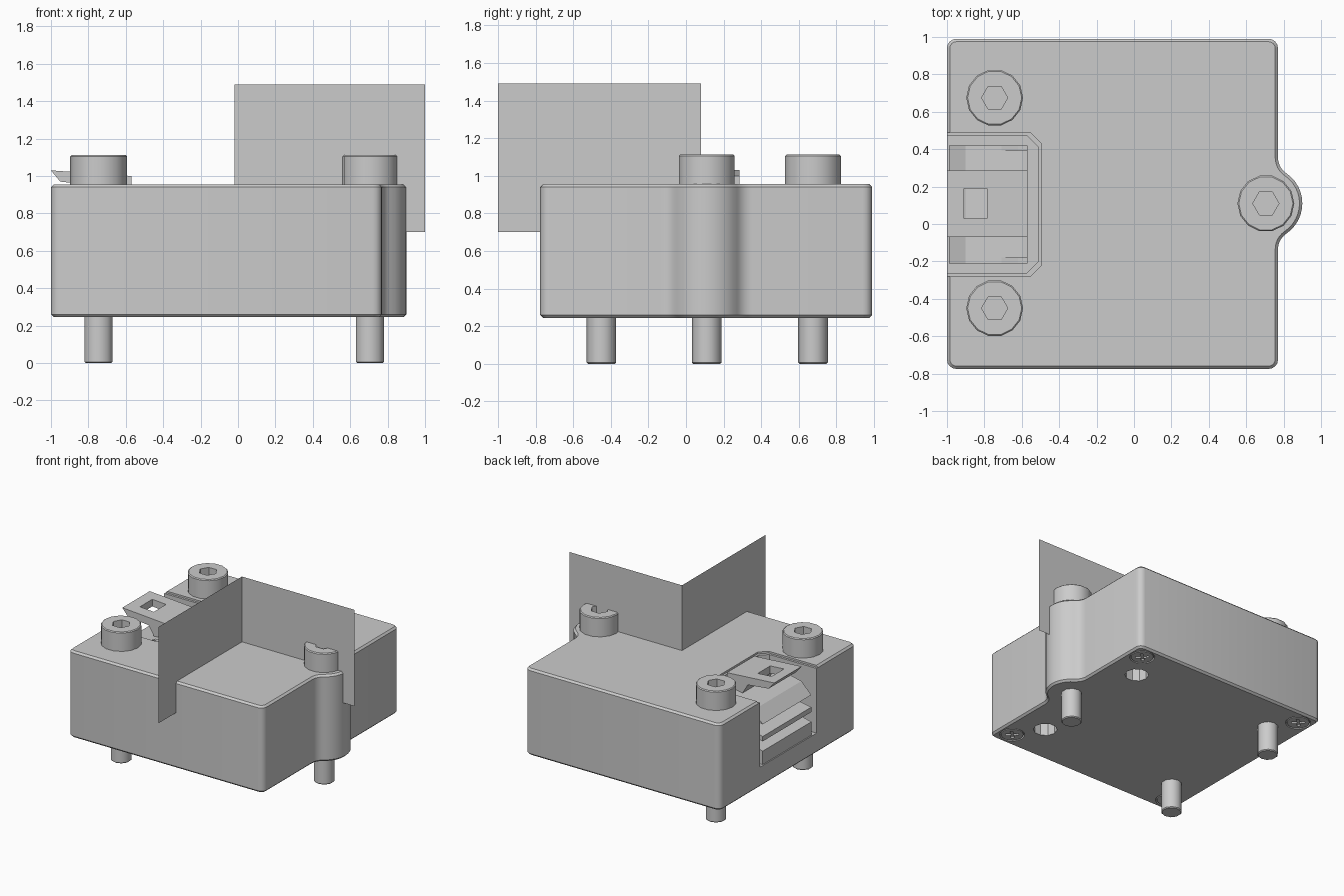
import bpy, bmesh
from math import pi, sin, cos, atan2, sqrt, radians
from mathutils import Vector, Matrix

old = bpy.data.objects.get("Cube")
if old:
    bpy.data.objects.remove(old, do_unlink=True)

grey = bpy.data.materials.new("plain grey")
grey.use_nodes = True
COLOUR = (0.6, 0.6, 0.6, 1)
grey.diffuse_color = COLOUR
grey.node_tree.nodes["Principled BSDF"].inputs["Base Color"].default_value = COLOUR


def finish(name, bm):
    bmesh.ops.recalc_face_normals(bm, faces=bm.faces)
    mesh = bpy.data.meshes.new(name)
    bm.to_mesh(mesh)
    bm.free()
    mesh.materials.append(grey)
    ob = bpy.data.objects.new(name, mesh)
    bpy.context.collection.objects.link(ob)
    return ob


def prism(name, pts, lo, hi, axis="z", bevel=0):
    """Extrude an outline along z (points are x, y) or along y (points are x, z)."""
    bm = bmesh.new()
    place = (lambda a, b: (a, b, lo)) if axis == "z" else (lambda a, b: (a, lo, b))
    face = bm.faces.new([bm.verts.new(place(a, b)) for a, b in pts])
    out = bmesh.ops.extrude_face_region(bm, geom=[face])
    move = Vector((0, 0, hi - lo)) if axis == "z" else Vector((0, hi - lo, 0))
    bmesh.ops.translate(bm, vec=move, verts=[g for g in out["geom"] if isinstance(g, bmesh.types.BMVert)])
    if bevel:
        rim = [e for e in bm.edges if abs(e.verts[0].co.z - e.verts[1].co.z) < 1e-5]
        bmesh.ops.bevel(bm, geom=rim, offset=bevel, segments=1, affect="EDGES")
    return finish(name, bm)


def ring(x, y, r, n, turn=0.0):
    return [(x + r * cos(2 * pi * i / n + turn), y + r * sin(2 * pi * i / n + turn)) for i in range(n)]


def arc(x, y, r, a, b, n):
    return [(x + r * cos(a + (b - a) * i / n), y + r * sin(a + (b - a) * i / n)) for i in range(n + 1)]


def box(name, x0, x1, y0, y1, z0, z1):
    return prism(name, [(x0, y0), (x1, y0), (x1, y1), (x0, y1)], z0, z1)


def cut(target, *cutters):
    for c in cutters:
        c.hide_render = True
        mod = target.modifiers.new("cut", "BOOLEAN")
        mod.operation, mod.solver, mod.object = "DIFFERENCE", "EXACT", c
    bpy.context.view_layer.update()
    mesh = bpy.data.meshes.new_from_object(target.evaluated_get(bpy.context.evaluated_depsgraph_get()))
    target.modifiers.clear()
    target.data = mesh
    for c in cutters:
        bpy.data.objects.remove(c, do_unlink=True)


def smooth(ob, angle=30):
    bpy.ops.object.select_all(action="DESELECT")
    ob.select_set(True)
    bpy.context.view_layer.objects.active = ob
    bpy.ops.object.shade_smooth_by_angle(angle=radians(angle))


# Housing outline: rounded square with a blended lug on the +x side
X0, X1, Y0, Y1 = -1.0, 0.77, -0.775, 0.99
BOTTOM, TOP, R = 0.245, 0.955, 0.05
LX, LY, LR, FR = 0.705, 0.11, 0.195, 0.1
fx = X1 + FR
fd = sqrt((LR + FR) ** 2 - (fx - LX) ** 2)
t = atan2(fd, fx - LX)
outline = arc(X0 + R, Y0 + R, R, pi, 1.5 * pi, 4)
outline += arc(X1 - R, Y0 + R, R, 1.5 * pi, 2 * pi, 4)
outline += arc(fx, LY - fd, FR, pi, pi - t, 6)
outline += arc(LX, LY, LR, -t, t, 12)[1:-1]
outline += arc(fx, LY + fd, FR, pi + t, pi, 6)
outline += arc(X1 - R, Y1 - R, R, 0, pi / 2, 4)
outline += arc(X0 + R, Y1 - R, R, pi / 2, pi, 4)
housing = prism("housing", outline, BOTTOM, TOP, bevel=0.015)


# Socket notch with a stepped rim, open to the -x side
def notch(inset, depth):
    a, b, e, c = -0.28 + inset, 0.49 - inset, -0.495 - inset, 0.06
    pts = [(-1.1, a), (e - c, a), (e, a + c), (e, b - c), (e - c, b), (-1.1, b)]
    return prism("notch_cutter", pts, TOP - depth, TOP + 0.1)


SCREWS = [(0.65, 0.87), (0.65, -0.65), (-0.88, 0.87), (-0.88, -0.65)]
HOLES = [(0.51, 0.64), (0.51, -0.43)]
cutters = [notch(0, 0.015), notch(0.018, 0.545)]
cutters += [prism("hole_cutter", ring(x, y, 0.09, 10), 0.1, 0.42) for x, y in HOLES]
cutters += [prism("pocket_cutter", ring(x, y, 0.095, 16), 0.1, 0.265) for x, y in SCREWS]
cut(housing, *cutters)
smooth(housing)

# Small cross-head screws under the housing
for i, (x, y) in enumerate(SCREWS):
    screw = prism(f"base_screw_{i + 1}", ring(x, y, 0.085, 16), 0.246, 0.27)
    cross = []
    for k in range(4):
        for side in (-1, 1):
            a = k * pi / 2 + pi / 4
            cross.append((x + 0.05 * cos(a) - side * 0.011 * sin(a), y + 0.05 * sin(a) + side * 0.011 * cos(a)))
        b = k * pi / 2 + pi / 2
        cross.append((x + 0.0156 * cos(b), y + 0.0156 * sin(b)))
    cut(screw, prism("cross_cutter", cross, 0.2, 0.26))

# Hex-socket bolts passing through the housing
for i, (x, y) in enumerate([(-0.745, 0.675), (-0.745, -0.45), (0.705, 0.11)]):
    head = prism(f"bolt_head_{i + 1}", ring(x, y, 0.152, 14), 0.94, 1.112, bevel=0.007)
    cut(head, prism("hex_cutter", ring(x, y, 0.07, 6), 1.02, 1.2))
    smooth(head)
    shaft = prism(f"bolt_shaft_{i + 1}", ring(x, y, 0.079, 10, pi / 10), 0, 0.3, bevel=0.007)
    smooth(shaft, 40)

# Connector shell in the notch: floor, tapered roof, cheeks and inner ledges
CY0, CY1 = -0.21, 0.42
prism("connector_floor", [(-0.99, 0.41), (-0.57, 0.41), (-0.57, 0.62), (-0.99, 0.52)], CY0, CY1, "y")
prism("connector_ledge", [(-0.99, 0.6), (-0.57, 0.68), (-0.57, 0.72), (-0.99, 0.64)], CY0, CY1, "y")
prism("connector_roof", [(-0.99, 0.74), (-0.57, 0.82), (-0.57, 0.9), (-0.9, 0.83)], CY0, CY1, "y")
box("connector_back", -0.6, -0.57, CY0, CY1, 0.41, 0.9)
for side, y in (("left", CY0), ("right", CY1 - 0.03)):
    prism(f"connector_cheek_{side}", [(-0.85, 0.41), (-0.57, 0.41), (-0.57, 0.92), (-0.62, 0.92), (-0.8, 0.82)],
          y, y + 0.03, "y")

# Release latch with a square window
latch = prism("connector_latch", [(-1, 1.03), (-0.57, 1.0), (-0.57, 0.85), (-0.7, 0.85), (-0.76, 0.95), (-0.95, 0.97)],
              -0.07, 0.285, "y")
cut(latch, box("window_cutter", -0.91, -0.785, 0.03, 0.19, 0.8, 1.2))

# Two thin upright panels meeting at a corner
PX, PY, PZ0, PZ1 = -0.02, 0.08, 0.7, 1.49
for name, (ax, ay), (bx, by) in (("panel_back", (PX, PY), (1, PY)), ("panel_side", (PX, -1), (PX, PY))):
    bm = bmesh.new()
    corners = [(ax, ay, PZ0), (bx, by, PZ0), (bx, by, PZ1), (ax, ay, PZ1)]
    bm.faces.new([bm.verts.new(c) for c in corners])
    finish(name, bm)
